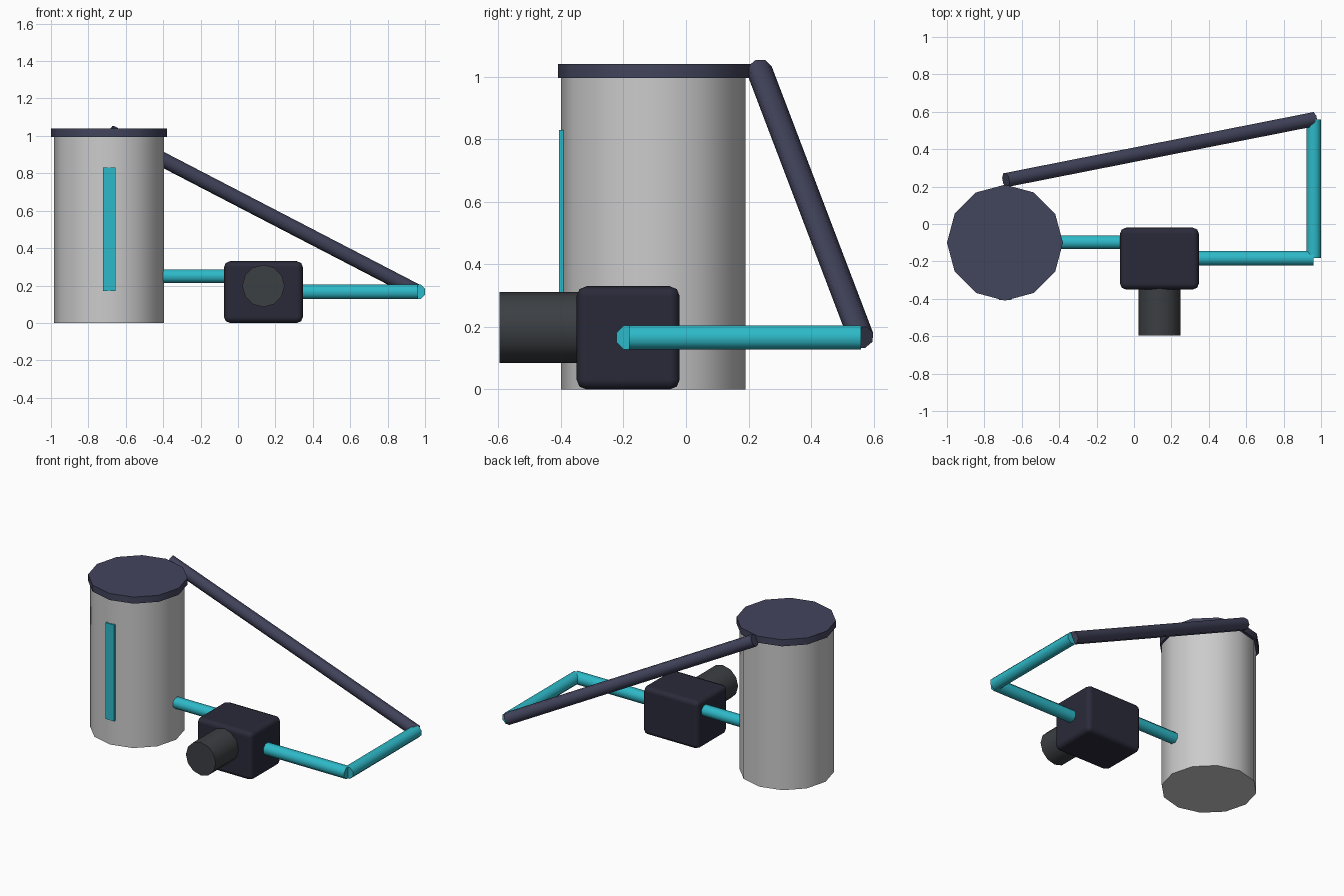
import bpy, math
from mathutils import Vector, Matrix

if "Cube" in bpy.data.objects:
    bpy.data.objects.remove(bpy.data.objects["Cube"])


def material(name, rgb):
    m = bpy.data.materials.new(name)
    m.diffuse_color = (*rgb, 1)
    m.use_nodes = True
    m.node_tree.nodes["Principled BSDF"].inputs["Base Color"].default_value = m.diffuse_color
    return m


navy = material("navy", (0.055, 0.058, 0.107))
dark = material("dark_casing", (0.023, 0.023, 0.042))
charcoal = material("charcoal", (0.045, 0.050, 0.056))
teal = material("teal", (0.027, 0.485, 0.578))


def finish(ob, name, mat, smooth=50):
    ob.name = name
    if mat:
        ob.data.materials.append(mat)
    if smooth:
        bpy.ops.object.shade_smooth_by_angle(angle=math.radians(smooth))
    return ob


def rod(name, a, b, radius, sides, mat=None, twist=0.0):
    """Cylinder running from point a to point b."""
    a, b = Vector(a), Vector(b)
    bpy.ops.mesh.primitive_cylinder_add(vertices=sides, radius=radius, depth=(b - a).length)
    ob = bpy.context.object
    turn = (b - a).to_track_quat('Z', 'Y').to_matrix().to_4x4()
    ob.data.transform(turn @ Matrix.Rotation(twist, 4, 'Z'))
    ob.location = (a + b) / 2
    return finish(ob, name, mat)


def box(name, lo, hi, mat, bevel=0.0):
    lo, hi = Vector(lo), Vector(hi)
    bpy.ops.mesh.primitive_cube_add(size=1, location=(lo + hi) / 2)
    ob = bpy.context.object
    ob.data.transform(Matrix.Diagonal((*(hi - lo), 1)))
    finish(ob, name, mat, 50 if bevel else 0)
    if bevel:
        mod = ob.modifiers.new("bevel", 'BEVEL')
        mod.width = bevel
        mod.segments = 2
        mod.harden_normals = True
    return ob


# Tank with lid and level strip
rod("tank", (-0.69, -0.105, 0), (-0.69, -0.105, 1.0), 0.295, 12)
rod("tank_lid", (-0.69, -0.1, 0.995), (-0.69, -0.1, 1.04), 0.31, 12, navy)
box("level_strip", (-0.722, -0.406, 0.17), (-0.656, -0.385, 0.83), teal)

# Pump and its motor
box("pump_body", (-0.075, -0.35, 0), (0.347, -0.02, 0.33), dark, 0.032)
rod("pump_motor", (0.136, -0.597, 0.198), (0.136, -0.30, 0.198), 0.113, 12, charcoal)

# Pipe run: tank to pump, pump to corner, corner back, then up to the lid
corner_front = (0.961, -0.183, 0.166)
corner_back = (0.961, 0.56, 0.166)
pipes = [
    ("inlet_pipe", (-0.40, -0.097, 0.25), (0.0, -0.097, 0.25), 0.039, teal),
    ("outlet_pipe", (0.27, -0.183, 0.166), corner_front, 0.042, teal),
    ("side_pipe", corner_front, corner_back, 0.042, teal),
    ("return_pipe", corner_back, (-0.685, 0.235, 1.02), 0.041, navy),
]
for name, a, b, radius, mat in pipes:
    rod(name, a, b, radius, 8, mat, math.pi / 8)
